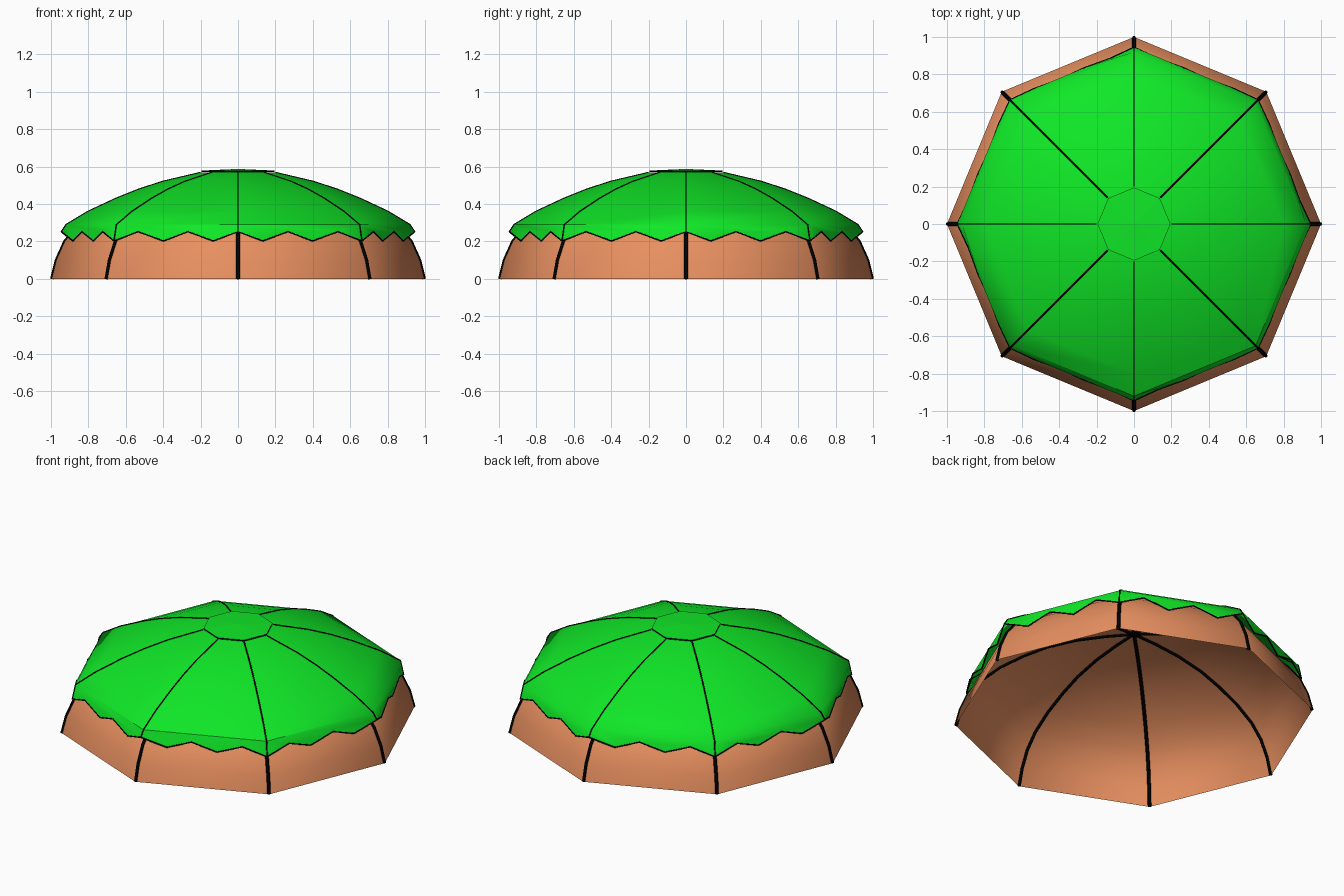
import bpy, bmesh
from math import sin, cos, pi, atan2
from mathutils import Vector

if "Cube" in bpy.data.objects:
    bpy.data.objects.remove(bpy.data.objects["Cube"], do_unlink=True)

SIDES = 8
TEETH = 5  # zigzag segments per side


def material(name, rgb):
    m = bpy.data.materials.new(name)
    m.use_nodes = True
    m.diffuse_color = (*rgb, 1)
    m.node_tree.nodes["Principled BSDF"].inputs["Base Color"].default_value = (*rgb, 1)
    return m


ORANGE = material("orange", (0.8, 0.275, 0.115))
GREEN = material("green", (0.005, 0.8, 0.02))
BLACK = material("black", (0.0, 0.0, 0.0))


def corner(i, r, z):
    a = 2 * pi * i / SIDES
    return Vector((r * cos(a), r * sin(a), z))


def finish(bm, name, *mats):
    bmesh.ops.recalc_face_normals(bm, faces=bm.faces[:])
    me = bpy.data.meshes.new(name)
    bm.to_mesh(me)
    bm.free()
    for m in mats:
        me.materials.append(m)
    ob = bpy.data.objects.new(name, me)
    bpy.context.collection.objects.link(ob)
    return ob


def dome(bm, profile):
    """Eight-sided dome from (radius, height) rings, last point is the peak."""
    rings = [[bm.verts.new(corner(i, r, z)) for i in range(SIDES)] for r, z in profile[:-1]]
    peak = bm.verts.new((0, 0, profile[-1][1]))
    for lo, hi in zip(rings, rings[1:]):
        for i in range(SIDES):
            j = (i + 1) % SIDES
            bm.faces.new((lo[i], lo[j], hi[j], hi[i]))
    for i in range(SIDES):
        bm.faces.new((rings[-1][i], rings[-1][(i + 1) % SIDES], peak))
    return rings


def cords(name, paths, radius, cyclic=False):
    """Thin black tubes along the given paths."""
    cu = bpy.data.curves.new(name, "CURVE")
    cu.dimensions = "3D"
    cu.bevel_depth = radius
    cu.bevel_resolution = 1
    cu.use_fill_caps = True
    for pts in paths:
        sp = cu.splines.new("POLY")
        sp.points.add(len(pts) - 1)
        for p, co in zip(sp.points, pts):
            p.co = (*co, 1)
        sp.use_cyclic_u = cyclic
    cu.materials.append(BLACK)
    ob = bpy.data.objects.new(name, cu)
    bpy.context.collection.objects.link(ob)


# Orange canopy shell, open underneath
shell = [(1, 0), (0.975, 0.1), (0.93, 0.2), (0.86, 0.285), (0.75, 0.365), (0.62, 0.43),
         (0.49, 0.48), (0.33, 0.515), (0.16, 0.532), (0, 0.538)]
bm = bmesh.new()
dome(bm, shell)
for f in bm.faces:
    f.smooth = True
finish(bm, "canopy_shell", ORANGE)

# Black ribs along the shell corners
cords("shell_ribs", [[corner(i, max(r - 0.004, 0), z) for r, z in shell]
                     for i in range(SIDES)], 0.01)

# Green cover with a zigzag skirt
cover = [(0.92, 0.29), (0.8, 0.362), (0.65, 0.432), (0.53, 0.48), (0.4, 0.522),
         (0.2, 0.569), (0, 0.574)]
bm = bmesh.new()
ridge = dome(bm, cover)[0]
hem = []
for k in range(SIDES * TEETH):
    r, z = (0.938, 0.203) if k % 2 else (0.945, 0.252)
    i, t = divmod(k, TEETH)
    hem.append(bm.verts.new(corner(i, r, z).lerp(corner(i + 1, r, z), t / TEETH)))
for i in range(SIDES):
    low = [hem[(i * TEETH + t) % len(hem)] for t in range(TEETH + 1)]
    bm.faces.new(low + [ridge[(i + 1) % SIDES], ridge[i]])
    # Crisp ridge, softened on the front sides
    e = bm.edges.get((ridge[i], ridge[(i + 1) % SIDES]))
    mid = (e.verts[0].co + e.verts[1].co) / 2
    e.smooth = not (-0.75 * pi < atan2(mid.y, mid.x) < 0)
for f in bm.faces:
    f.smooth = True
hem_path = [v.co.copy() for v in hem]
finish(bm, "green_cover", GREEN)

# Black piping on the hem and seams of the cover
cords("hem_piping", [hem_path], 0.004, cyclic=True)
cords("cover_seams", [[hem_path[i * TEETH]] + [corner(i, r, z) for r, z in cover[:-1]]
                      for i in range(SIDES)], 0.004)

# Top cap: green shallow cone with a thin black edge
bm = bmesh.new()
rings = dome(bm, [(0.195, 0.571), (0.195, 0.579), (0, 0.588)])
bm.faces.new(rings[0][::-1])
bm.normal_update()
for f in bm.faces:
    f.material_index = 0 if f.normal.z > 0.5 else 1
finish(bm, "top_cap", GREEN, BLACK)
